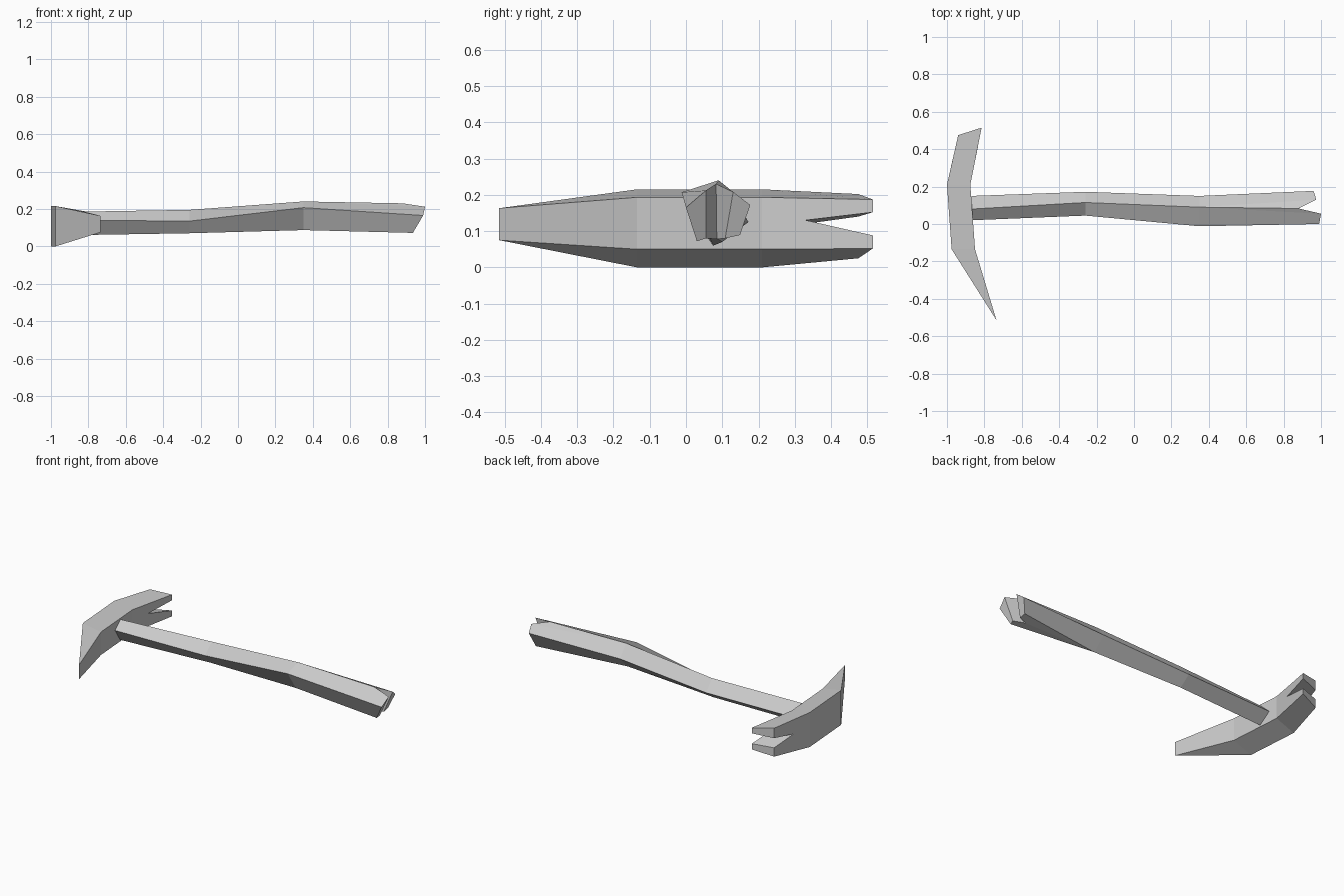
import bpy
import bmesh
from mathutils import Vector

cube = bpy.data.objects.get("Cube")
if cube:
    bpy.data.objects.remove(cube, do_unlink=True)


def make_material(name, value):
    mat = bpy.data.materials.new(name)
    mat.use_nodes = True
    colour = (value, value, value, 1.0)
    mat.diffuse_color = colour
    mat.node_tree.nodes["Principled BSDF"].inputs["Base Color"].default_value = colour
    return mat


def make_part(name, points, faces, mat):
    """Build a flat-shaded solid from named points and faces listed by name."""
    bm = bmesh.new()
    verts = {key: bm.verts.new(Vector(co)) for key, co in points.items()}
    for face in faces:
        bm.faces.new([verts[key] for key in face.split()])
    bmesh.ops.recalc_face_normals(bm, faces=bm.faces[:])
    mesh = bpy.data.meshes.new(name)
    bm.to_mesh(mesh)
    bm.free()
    mesh.materials.append(mat)
    obj = bpy.data.objects.new(name, mesh)
    bpy.context.collection.objects.link(obj)
    return obj


grey = make_material("plain grey", 0.6)

# Curved head: each station has an outer and an inner edge, low and high
head = {}


def station(tag, x, y, low, high):
    head[tag + "_low"] = (x, y, low)
    head[tag + "_high"] = (x, y, high)


station("tip", -0.735, -0.515, 0.075, 0.163)
station("outer_a", -0.975, -0.135, 0.0, 0.215)
station("inner_a", -0.85, -0.135, 0.05, 0.193)
station("outer_b", -1.0, 0.21, 0.0, 0.215)
station("inner_b", -0.875, 0.21, 0.05, 0.193)
station("outer_claw", -0.94, 0.475, 0.025, 0.202)
station("inner_claw", -0.815, 0.515, 0.052, 0.187)
station("outer_slot", -0.94, 0.475, 0.08, 0.14)
station("inner_slot", -0.815, 0.515, 0.088, 0.152)
head["outer_root"] = (-0.973, 0.33, 0.12)
head["inner_root"] = (-0.851, 0.33, 0.13)

head_faces = []
for side in ("outer", "inner"):
    s = side
    head_faces += [
        f"tip_low tip_high {s}_a_high {s}_a_low",
        f"{s}_a_low {s}_a_high {s}_b_high {s}_b_low",
        f"{s}_b_low {s}_claw_low {s}_slot_low {s}_root {s}_slot_high {s}_claw_high {s}_b_high",
    ]
for h in ("low", "high"):
    head_faces += [
        f"tip_{h} outer_a_{h} inner_a_{h}",
        f"outer_a_{h} outer_b_{h} inner_b_{h} inner_a_{h}",
        f"outer_b_{h} outer_claw_{h} inner_claw_{h} inner_b_{h}",
        f"outer_claw_{h} outer_slot_{h} inner_slot_{h} inner_claw_{h}",
        f"outer_slot_{h} outer_root inner_root inner_slot_{h}",
    ]
make_part("claw_head", head, head_faces, grey)

# Handle: diamond sections given as front, top, back and bottom corners (y, z)
corners = ("front", "top", "back", "bottom")
sections = [
    (-0.87, (0.02, 0.14), (0.08, 0.185), (0.15, 0.12), (0.075, 0.06)),
    (-0.26, (0.045, 0.135), (0.115, 0.195), (0.172, 0.125), (0.1, 0.07)),
    (0.35, (-0.012, 0.207), (0.09, 0.24), (0.15, 0.165), (0.07, 0.087)),
]
handle = {}
for i, (x, *ring) in enumerate(sections):
    for corner, (y, z) in zip(corners, ring):
        handle[f"{corner}{i}"] = (x, y, z)

handle_faces = [" ".join(c + "0" for c in corners)]
for i in range(len(sections) - 1):
    for a, b in zip(corners, corners[1:] + corners[:1]):
        handle_faces.append(f"{a}{i} {b}{i} {b}{i + 1} {a}{i + 1}")

# Forked butt: two prongs either side of a notch
handle.update({
    "notch_top": (0.88, 0.083, 0.23),
    "notch_bottom": (0.87, 0.085, 0.078),
    "front_in_top": (1.0, 0.055, 0.212),
    "front_out_top": (0.99, 0.0, 0.165),
    "front_out_low": (0.935, 0.03, 0.072),
    "front_in_low": (0.94, 0.055, 0.08),
    "back_in_top": (0.975, 0.13, 0.208),
    "back_out_top": (0.96, 0.177, 0.172),
    "back_out_low": (0.93, 0.149, 0.089),
    "back_in_low": (0.93, 0.108, 0.08),
})
last = len(sections) - 1
for p in ("front", "back"):
    handle_faces += [
        f"{p}{last} {p}_out_top {p}_in_top top{last}",
        f"top{last} {p}_in_top notch_top",
        f"{p}{last} {p}_out_top {p}_out_low bottom{last}",
        f"bottom{last} {p}_out_low {p}_in_low notch_bottom",
        f"{p}_in_top {p}_out_top {p}_out_low {p}_in_low",
        f"notch_top notch_bottom {p}_in_low {p}_in_top",
    ]
make_part("handle", handle, handle_faces, grey)
